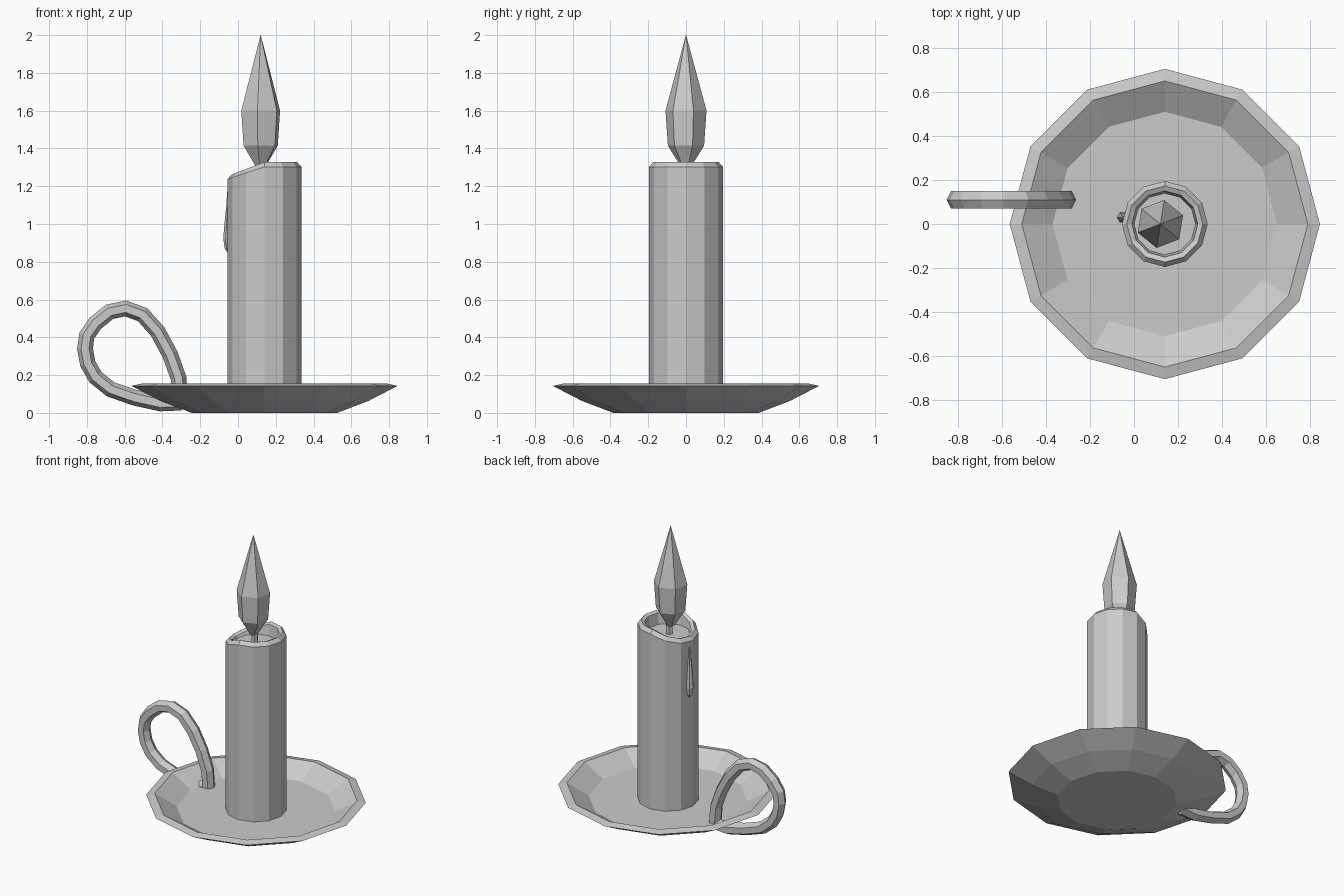
import bpy, bmesh
from math import sin, cos, pi, radians
from mathutils import Vector

if "Cube" in bpy.data.objects:
    bpy.data.objects.remove(bpy.data.objects["Cube"])


def skin(name, rings):
    """Join equal-length rings of points with quads and cap both ends."""
    bm = bmesh.new()
    loops = [[bm.verts.new(p) for p in ring] for ring in rings]
    n = len(loops[0])
    for a, b in zip(loops, loops[1:]):
        for i in range(n):
            j = (i + 1) % n
            bm.faces.new((a[i], a[j], b[j], b[i]))
    bm.faces.new(loops[0][::-1])
    bm.faces.new(loops[-1])
    bmesh.ops.remove_doubles(bm, verts=bm.verts, dist=0.0005)
    bmesh.ops.recalc_face_normals(bm, faces=bm.faces)
    mesh = bpy.data.meshes.new(name)
    bm.to_mesh(mesh)
    bm.free()
    obj = bpy.data.objects.new(name, mesh)
    bpy.context.collection.objects.link(obj)
    return obj


def lathe(name, profile, sides, x, y=0.0, turn=0.0, dip=None):
    """Revolve (radius, z) points; dip lowers points by angle and height."""
    rings = []
    for r, z in profile:
        ring = []
        for i in range(sides):
            a = 2 * pi * i / sides + turn
            dz = dip(a, z) if dip else 0.0
            ring.append((x + r * cos(a), y + r * sin(a), z - dz))
        rings.append(ring)
    return skin(name, rings)


# Shallow dish with a raised rim
lathe("dish", [(0.385, 0), (0.55, 0.063), (0.705, 0.143), (0.65, 0.155),
               (0.51, 0.07)], 12, 0.14)


# Candle with a melted lip sagging towards the handle side
def sag(a, z):
    return 0.065 * max(0.0, -cos(a)) if z > 1.28 else 0.0


lathe("candle", [(0.195, 0.05), (0.195, 1.303), (0.173, 1.328),
                 (0.15, 1.318), (0.14, 1.24)], 12, 0.14, dip=sag)

# Wax drip
lathe("wax_drip", [(0.006, 0.85), (0.02, 0.87), (0.028, 0.92), (0.022, 1.0),
                   (0.012, 1.1), (0.005, 1.2)], 6, -0.05, 0.03)

# Wick
lathe("wick", [(0.024, 1.23), (0.02, 1.4)], 6, 0.13)

# Flame
lathe("flame", [(0.025, 1.3), (0.097, 1.415), (0.11, 1.6), (0.0008, 2.0)],
      6, 0.12, turn=radians(21))

# Looped handle: hexagonal tube swept along an upright path
path = [Vector((x, 0.11, z)) for x, z in [
    (-0.305, 0.06), (-0.315, 0.185), (-0.36, 0.31), (-0.425, 0.43),
    (-0.505, 0.52), (-0.595, 0.553), (-0.68, 0.535), (-0.755, 0.475),
    (-0.80, 0.41), (-0.81, 0.34), (-0.795, 0.26), (-0.755, 0.19),
    (-0.675, 0.125), (-0.545, 0.08), (-0.41, 0.05), (-0.30, 0.055)]]
side = Vector((0, 1, 0))
rings = []
for i, p in enumerate(path):
    t = (path[min(i + 1, len(path) - 1)] - path[max(i - 1, 0)]).normalized()
    out = t.cross(side)
    rings.append([p + out * 0.042 * cos(k * pi / 3) + side * 0.046 * sin(k * pi / 3)
                  for k in range(6)])
skin("handle", rings)
